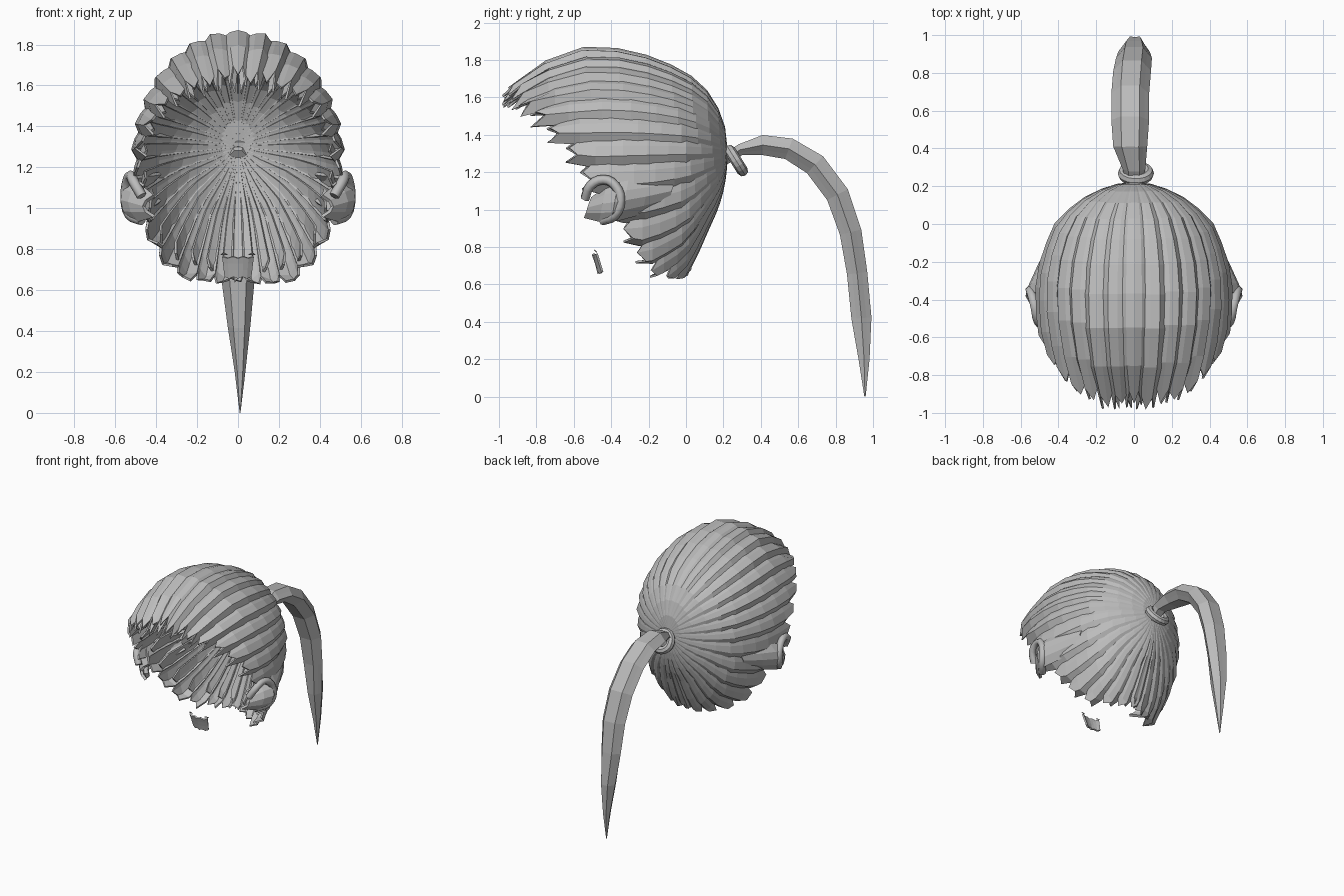
import bpy, math, random
from mathutils import Vector

random.seed(4)
if "Cube" in bpy.data.objects:
    bpy.data.objects.remove(bpy.data.objects["Cube"])

hair = bpy.data.materials.new("hair grey")
hair.use_nodes = True
GREY = (0.5, 0.5, 0.5, 1)
hair.diffuse_color = GREY
hair.node_tree.nodes["Principled BSDF"].inputs["Base Color"].default_value = GREY


def make(name, verts, faces, thickness=0):
    mesh = bpy.data.meshes.new(name)
    mesh.from_pydata(verts, [], faces)
    mesh.materials.append(hair)
    obj = bpy.data.objects.new(name, mesh)
    bpy.context.collection.objects.link(obj)
    if thickness:
        solid = obj.modifiers.new("thickness", "SOLIDIFY")
        solid.thickness = thickness
        solid.offset = 0
    return obj


def grid_faces(rows, cols, closed=False):
    faces = []
    for r in range(rows - 1):
        for c in range(cols if closed else cols - 1):
            d = (c + 1) % cols
            faces.append((r * cols + c, r * cols + d,
                          (r + 1) * cols + d, (r + 1) * cols + c))
    return faces


def lerp_table(table, x):
    """Interpolate rows of (key, values...) sorted by rising key."""
    for a, b in zip(table, table[1:]):
        if x <= b[0]:
            f = max(0, (x - a[0]) / (b[0] - a[0]))
            return [p + (q - p) * f for p, q in zip(a[1:], b[1:])]
    return list(table[-1][1:])


# Scalp sections: distance forward of the knot, half width, rise, drop
BACK, MIDDLE = 0.215, 1.25
SECTIONS = [(math.sqrt(d), w, up, down) for d, w, up, down in (
    (0, .01, .03, .02), (.02, .12, .17, .17), (.1, .28, .33, .35),
    (.22, .40, .44, .58), (.42, .47, .53, .72), (.57, .49, .57, .73),
    (.77, .475, .58, .70), (1.02, .41, .49, .60), (1.21, .33, .33, .50))]
# Hairline: angle round the knot, y of the lock's tip
HAIRLINE = [(-90, -.02), (-65, -.1), (-50, -.2), (-30, -.34), (-15, -.46),
            (0, -.6), (20, -.75), (45, -.93), (70, -.97), (90, -.985)]
RINGS = 11


def lock(angle, width, lifts, name, side=1):
    """One tapering lock of hair swept from the knot to the hairline."""
    tip = lerp_table(HAIRLINE, angle)[0] + random.uniform(-.015, .015)
    end = math.sqrt(BACK - tip)
    verts = []
    cols = len(lifts)
    for r in range(RINGS):
        t = r / (RINGS - 1)
        for c, lift in enumerate(lifts):
            a = c / (cols - 1) - .5
            s = end * t
            spread = width
            if r == RINGS - 1:
                spread *= .72
                s -= .03 * (c % 2) + random.uniform(0, .015)
            th = math.radians(angle - a * spread)
            w, up, down = lerp_table(SECTIONS, s)
            out = lift * (.15 + .85 * t)
            h = up if math.sin(th) > 0 else down
            verts.append((side * (w + out) * math.cos(th), BACK - s * s,
                          MIDDLE + .05 * (1 - t) + (h + out) * math.sin(th)))
    return make(name, verts, grid_faces(RINGS, cols), .012)


# Overlapping locks down both sides, closed by a lock on the centre line
STEP = 12
for side, label in ((1, "left"), (-1, "right")):
    for i in range(15):
        lock(90 - STEP * (i + .85), STEP * 1.7, (-.03, -.005, .02, .035, -.005),
             f"{label}_lock_{i + 1}", side)
lock(90, STEP * 1.5, (-.01, .02, .03, .02, -.01), "crown_lock")
lock(-90, STEP * 1.9, (-.01, .01, .02, .01, -.01), "nape_lock")


def tube(name, stations, sides=10, ridge=.0):
    """Loft ovals (x, y, z, half width in x, half depth) along a path in yz."""
    verts = []
    pts = [Vector(s[:3]) for s in stations]
    for i, s in enumerate(stations):
        run = pts[min(i + 1, len(pts) - 1)] - pts[max(i - 1, 0)]
        normal = Vector((0, -run.z, run.y)).normalized()
        for k in range(sides):
            a = math.tau * k / sides
            m = 1 - ridge * (k % 2)
            verts.append(pts[i] + Vector((s[3] * m * math.cos(a), 0, 0))
                         + normal * s[4] * m * math.sin(a))
    n = len(verts)
    faces = grid_faces(len(stations), sides, True)
    faces += [tuple(range(sides))[::-1], tuple(range(n - sides, n))]
    return make(name, verts, faces)


# Ponytail with lengthwise grooves
tube("ponytail", [
    (0, .2, 1.26, .04, .03), (0, .29, 1.32, .06, .035), (-.02, .41, 1.345, .09, .062),
    (-.02, .55, 1.325, .1, .067), (-.02, .69, 1.24, .1, .072),
    (-.01, .81, 1.08, .1, .072), (0, .88, .88, .095, .068),
    (0, .915, .66, .082, .063), (.005, .938, .42, .055, .062),
    (.01, .952, .2, .026, .034), (.01, .957, 0, .002, .004)], 12, .14)

# Hair tie
bpy.ops.mesh.primitive_torus_add(major_radius=.066, minor_radius=.03,
                                 major_segments=18, minor_segments=8,
                                 location=(.01, .268, 1.262),
                                 rotation=(math.radians(-58), 0, 0))
tie = bpy.context.object
tie.name = "hair_tie"
tie.data.materials.append(hair)

# Locks tucked round the ears, each a broad flared band with a curl in front
BAND = [(.43, -.08, 1.1, .07), (.5, -.22, 1.07, .09), (.55, -.33, 1.05, .1),
        (.565, -.38, 1.04, .1), (.53, -.44, 1.03, .09), (.46, -.52, 1.01, .05)]
CURL = [(.47, -.54, 1.06), (.51, -.51, 1.13), (.525, -.44, 1.16),
        (.54, -.38, 1.13), (.55, -.35, 1.05), (.53, -.38, .97), (.47, -.45, .94)]
for side, label in ((1, "left"), (-1, "right")):
    verts = []
    for x, y, z, half in BAND:
        for k in range(5):
            v = k / 2 - 1
            verts.append((side * (x - .05 * v * v), y + .02 * v, z + half * v))
    make(f"{label}_ear_lock", verts, grid_faces(len(BAND), 5), .02)

    curve = bpy.data.curves.new(f"{label}_ear_curl", "CURVE")
    curve.dimensions = "3D"
    curve.bevel_depth = .026
    curve.bevel_resolution = 1
    curve.resolution_u = 3
    curve.use_fill_caps = True
    spline = curve.splines.new("BEZIER")
    spline.bezier_points.add(len(CURL) - 1)
    for p, (x, y, z) in zip(spline.bezier_points, CURL):
        p.co = (side * x, y, z)
        p.handle_left_type = p.handle_right_type = "AUTO"
    curve.materials.append(hair)
    bpy.context.collection.objects.link(
        bpy.data.objects.new(f"{label}_ear_curl", curve))

# Small chin tuft
verts = []
for r in range(4):
    for c in range(7):
        v = c / 3 - 1
        x = v * (.075 - .004 * r)
        verts.append((x, -.497 + .01 * r + .02 * v * v,
                      .765 - .033 * r - .008 * (c % 2) * (r in (0, 3))))
make("chin_tuft", verts, grid_faces(4, 7), .012)
for side in (-1, 1):
    make("chin_tuft_wisp", [(side * .05, -.48, .772), (side * .085, -.475, .772),
                            (side * .07, -.49, .785)], [(0, 1, 2)], .004)
